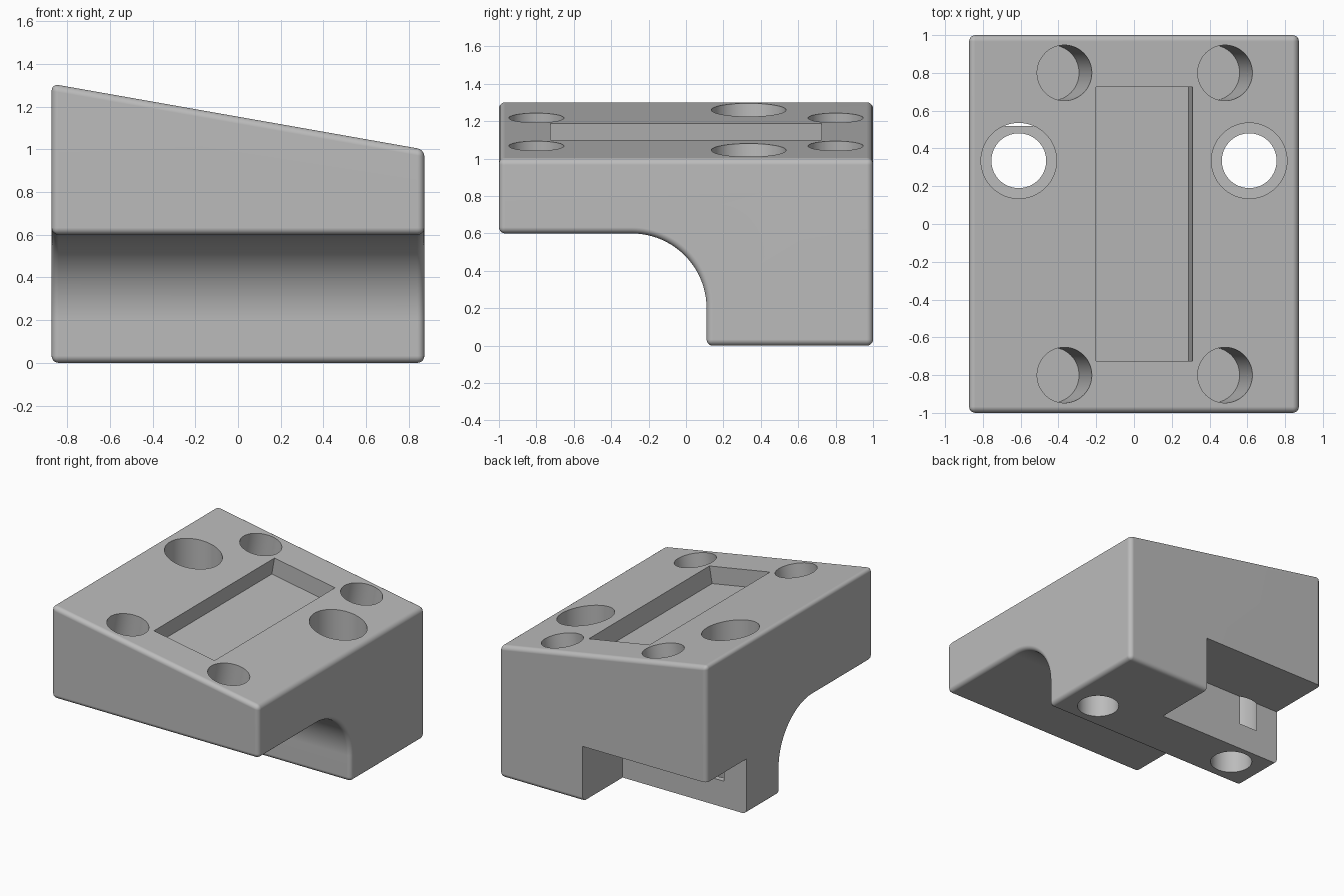
import bpy
import bmesh
from math import cos, sin, pi, tan, radians
from mathutils import Matrix, Vector

cube = bpy.data.objects.get("Cube")
if cube:
    bpy.data.objects.remove(cube, do_unlink=True)

HALF_X, SLOPE, MID_Z = 0.873, radians(10), 1.153


def top_z(x):
    return MID_Z - x * tan(SLOPE)


def on_slope(x, y):
    """Frame lying on the sloped top at x, y."""
    return Matrix.Translation((x, y, top_z(x))) @ Matrix.Rotation(SLOPE, 4, 'Y')


def new_object(name, bm):
    bmesh.ops.recalc_face_normals(bm, faces=bm.faces)
    mesh = bpy.data.meshes.new(name)
    bm.to_mesh(mesh)
    bm.free()
    obj = bpy.data.objects.new(name, mesh)
    bpy.context.collection.objects.link(obj)
    return obj


def box(name, size, matrix):
    bm = bmesh.new()
    bmesh.ops.create_cube(bm, size=1, matrix=matrix @ Matrix.Diagonal((*size, 1)))
    return new_object(name, bm)


def cylinder(name, radius, depth, matrix):
    bm = bmesh.new()
    bmesh.ops.create_cone(bm, cap_ends=True, segments=64, radius1=radius,
                          radius2=radius, depth=depth, matrix=matrix)
    return new_object(name, bm)


# Body: side profile with a quarter-round undercut, pushed across x
ARC = 32
profile = [(-1, 0.6)]
for i in range(ARC + 1):
    a = pi / 2 * (1 - i / ARC)
    profile.append((-0.29 + 0.4 * cos(a), 0.2 + 0.4 * sin(a)))
profile += [(0.11, 0), (1, 0), (1, 2), (-1, 2)]
bm = bmesh.new()
side = bm.faces.new([bm.verts.new((-HALF_X, y, z)) for y, z in profile])
extruded = bmesh.ops.extrude_face_region(bm, geom=[side])["geom"]
bmesh.ops.translate(bm, vec=Vector((2 * HALF_X, 0, 0)),
                    verts=[g for g in extruded if isinstance(g, bmesh.types.BMVert)])
for v in bm.verts:
    if v.co.z > 1.5:
        v.co.z = top_z(v.co.x)
body = new_object("wedge_block", bm)

grey = bpy.data.materials.new("plain grey")
grey.use_nodes = True
color = (0.5, 0.5, 0.5, 1)
grey.diffuse_color = color
for node in grey.node_tree.nodes:
    if node.type == 'BSDF_PRINCIPLED':
        node.inputs["Base Color"].default_value = color
body.data.materials.append(grey)

# Rounded outer edges
bevel = body.modifiers.new("rounded_edges", 'BEVEL')
bevel.width = 0.033
bevel.segments = 5
bevel.limit_method = 'ANGLE'
bevel.angle_limit = radians(40)

# Corner notch at the low back, and the shallow pocket in the slope
cutters = [
    box("corner_notch_cutter", (1.17, 1, 1), Matrix.Translation((0.17 - 0.585, 1.02, -0.08))),
    box("pocket_cutter", (0.518, 1.45, 0.26), on_slope(0.055, 0)),
]
# Four blind holes square to the slope
for x in (-0.368, 0.482):
    for y in (-0.8, 0.8):
        cutters.append(cylinder("blind_hole_cutter", 0.147, 0.78, on_slope(x, y)))
# Two upright counterbored through holes
for x in (-0.61, 0.61):
    cutters.append(cylinder("counterbore_cutter", 0.2, 1.6, Matrix.Translation((x, 0.335, 1.0))))
    cutters.append(cylinder("through_hole_cutter", 0.145, 1.2, Matrix.Translation((x, 0.335, 0.2))))

for cutter in cutters:
    cutter.hide_render = True
    cut = body.modifiers.new(cutter.name, 'BOOLEAN')
    cut.operation = 'DIFFERENCE'
    cut.solver = 'EXACT'
    cut.object = cutter

# Bake the cuts into the body and drop the cutters
bpy.context.view_layer.update()
evaluated = body.evaluated_get(bpy.context.evaluated_depsgraph_get())
cut_mesh = bpy.data.meshes.new_from_object(evaluated)
body.modifiers.clear()
body.data = cut_mesh
cut_mesh.name = "wedge_block"
cut_mesh.materials.clear()
cut_mesh.materials.append(grey)
for poly in cut_mesh.polygons:
    poly.material_index = 0
for cutter in cutters:
    bpy.data.objects.remove(cutter, do_unlink=True)

# Smooth rounds, crisp cut edges
bpy.ops.object.select_all(action='DESELECT')
body.select_set(True)
bpy.context.view_layer.objects.active = body
bpy.ops.object.shade_smooth_by_angle(angle=radians(30))
weighted = body.modifiers.new("even_shading", 'WEIGHTED_NORMAL')
weighted.keep_sharp = True
